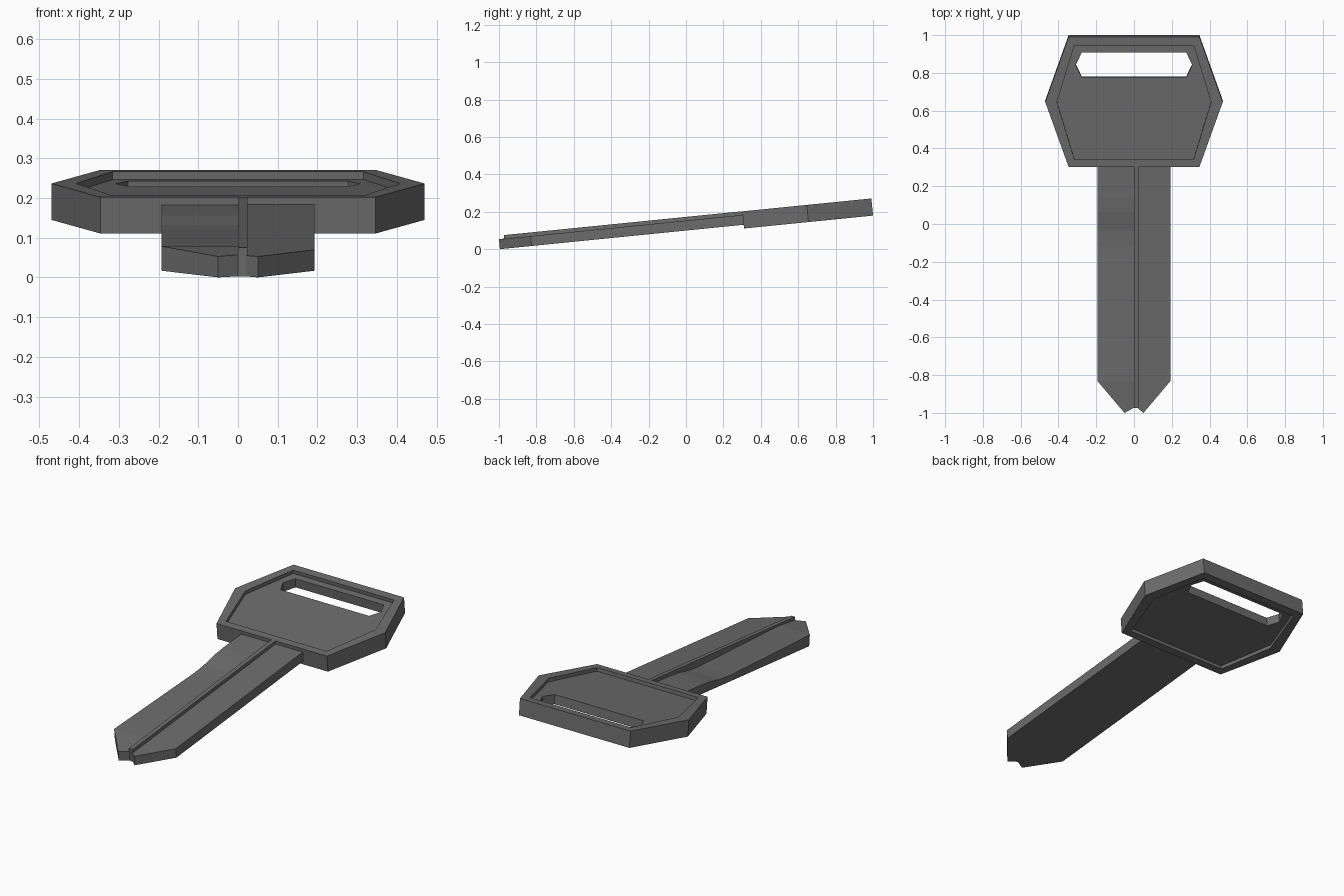
import bpy, bmesh, math
from mathutils import Matrix

if "Cube" in bpy.data.objects:
    bpy.data.objects.remove(bpy.data.objects["Cube"])

TILT = math.asin(0.0995)
PLACE = Matrix.Translation((0, 0, 0.0995)) @ Matrix.Rotation(TILT, 4, 'X')

metal = bpy.data.materials.new("dark_grey_metal")
metal.diffuse_color = (0.15, 0.15, 0.15, 1)
metal.use_nodes = True
metal.node_tree.nodes["Principled BSDF"].inputs["Base Color"].default_value = metal.diffuse_color


def finish(bm, name):
    bmesh.ops.recalc_face_normals(bm, faces=bm.faces)
    me = bpy.data.meshes.new(name)
    bm.to_mesh(me)
    bm.free()
    me.transform(PLACE)          # whole key leans up toward the handle
    me.materials.append(metal)
    ob = bpy.data.objects.new(name, me)
    bpy.context.collection.objects.link(ob)
    return ob


def prism(outline, z0, z1):
    bm = bmesh.new()
    face = bm.faces.new([bm.verts.new((x, y, z0)) for x, y in outline])
    ext = bmesh.ops.extrude_face_region(bm, geom=[face], use_keep_orig=True)
    for v in ext["geom"]:
        if isinstance(v, bmesh.types.BMVert):
            v.co.z = z1
    return bm


def ring(outer, inner, z0, z1, name):
    bm = bmesh.new()
    loops = [[bm.verts.new((x, y, z)) for x, y in pts]
             for pts, z in ((outer, z0), (outer, z1), (inner, z1), (inner, z0))]
    n = len(outer)
    for a in range(4):
        p, q = loops[a], loops[(a + 1) % 4]
        for i in range(n):
            j = (i + 1) % n
            bm.faces.new((p[i], p[j], q[j], q[i]))
    return finish(bm, name)


def hexagon(xe, xm, y0, ym, y1):
    return [(-xe, y0), (xe, y0), (xm, ym), (xe, y1), (-xe, y1), (-xm, ym)]


# Handle: raised rim on both sides and thinner web with a slot
outer = hexagon(0.346, 0.470, 0.310, 0.656, 1.003)
inner = hexagon(0.316, 0.408, 0.352, 0.656, 0.956)
slot = hexagon(0.277, 0.308, 0.786, 0.851, 0.917)
ring(outer, inner, -0.02, 0.072, "handle_rim")
ring(inner, slot, 0.0, 0.052, "handle_web")

# Blade, plain half
right = [(0, -0.972), (0.02, -0.975), (0.05, -1.0), (0.193, -0.83), (0.193, 0.311), (0, 0.311)]
finish(prism(right, 0, 0.053), "blade_plain_half")

# Blade, cut half: top surface dips along its length
PROFILE = [(-1.0, 0.053), (-0.83, 0.062), (-0.12, 0.034), (-0.03, 0.036),
           (0.07, 0.049), (0.14, 0.052), (0.32, 0.052)]


def height(y):
    for (a, h), (b, k) in zip(PROFILE, PROFILE[1:]):
        if y <= b:
            return h + (k - h) * (y - a) / (b - a)
    return PROFILE[-1][1]


left = [(0, -0.972), (-0.05, -1.0), (-0.193, -0.83), (-0.193, 0.311), (0, 0.311)]
bm = prism(left, 0, 0.053)
for y, _ in PROFILE[1:-1]:
    bmesh.ops.bisect_plane(bm, geom=bm.verts[:] + bm.edges[:] + bm.faces[:],
                           plane_co=(0, y, 0), plane_no=(0, 1, 0), dist=1e-5)
for v in bm.verts:
    if v.co.z > 0.01:
        v.co.z = height(v.co.y)
finish(bm, "blade_cut_half")

# Ridge along the middle of the blade
finish(prism([(0, -0.972), (0.024, -0.972), (0.024, 0.311), (0, 0.311)], 0.002, 0.0725), "blade_ridge")
